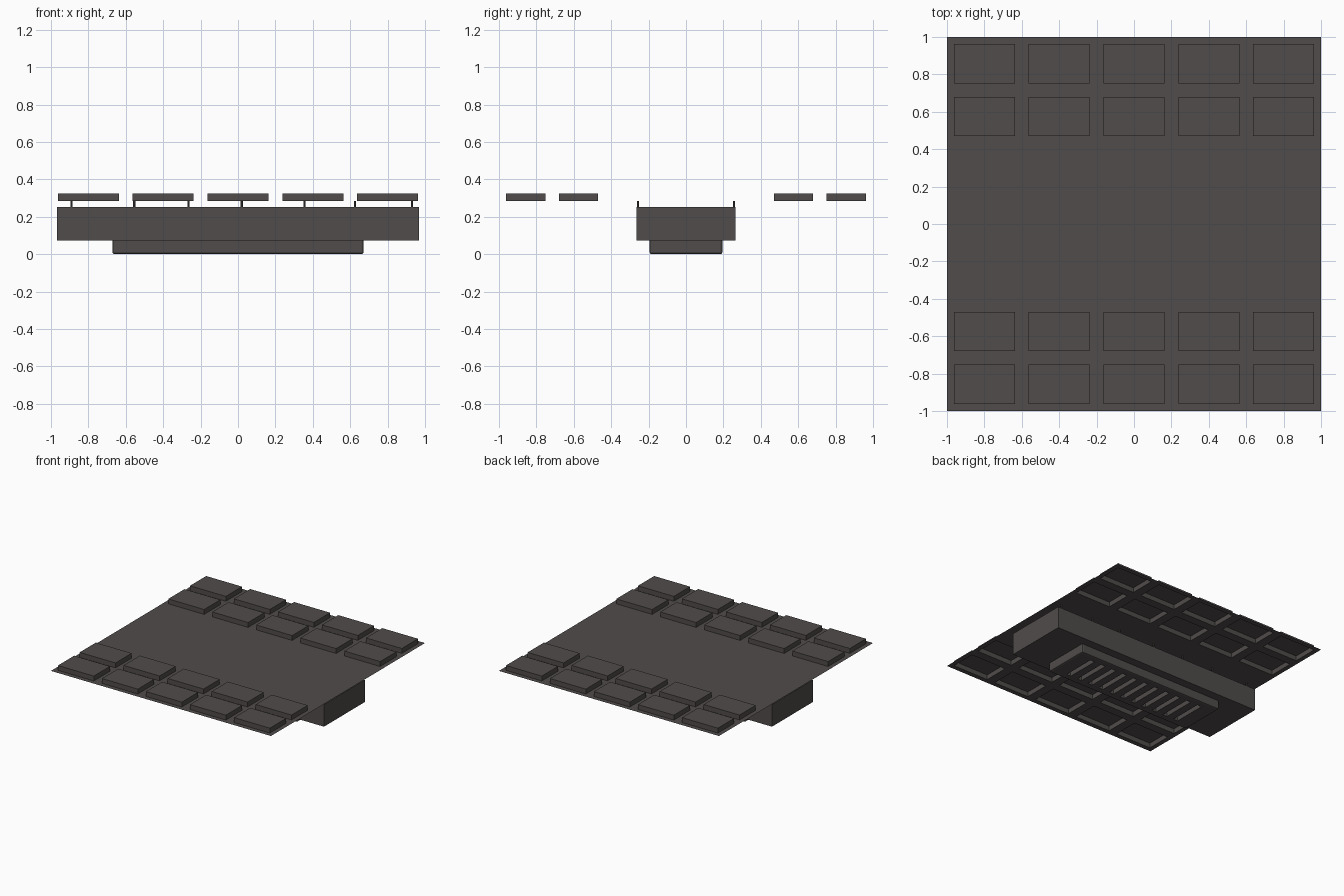
import bpy, bmesh
from mathutils import Matrix, Vector

if "Cube" in bpy.data.objects:
    bpy.data.objects.remove(bpy.data.objects["Cube"])

grey = bpy.data.materials.new("dark_warm_grey")
grey.diffuse_color = (0.08, 0.072, 0.069, 1)
grey.use_nodes = True
grey.node_tree.nodes["Principled BSDF"].inputs["Base Color"].default_value = grey.diffuse_color


def finish(bm, name):
    me = bpy.data.meshes.new(name)
    bm.to_mesh(me)
    bm.free()
    me.materials.append(grey)
    ob = bpy.data.objects.new(name, me)
    bpy.context.collection.objects.link(ob)
    return ob


def add_box(bm, x0, x1, y0, y1, z0, z1):
    size = Vector((x1 - x0, y1 - y0, z1 - z0))
    mid = Vector(((x0 + x1) / 2, (y0 + y1) / 2, (z0 + z1) / 2))
    m = Matrix.Translation(mid) @ Matrix.Diagonal(size).to_4x4()
    return bmesh.ops.create_cube(bm, size=1, matrix=m)["verts"]


def sheet(name, xs, ys, z, lift, cells):
    """Grid of faces at height z; the chosen cells are pushed by lift."""
    bm = bmesh.new()
    grid = [[bm.verts.new((x, y, z)) for y in ys] for x in xs]
    picked = []
    for i in range(len(xs) - 1):
        for j in range(len(ys) - 1):
            f = bm.faces.new((grid[i][j], grid[i + 1][j], grid[i + 1][j + 1], grid[i][j + 1]))
            if cells(i, j):
                picked.append(f)
    out = bmesh.ops.extrude_discrete_faces(bm, faces=picked)["faces"]
    bmesh.ops.translate(bm, verts=[v for f in out for v in f.verts], vec=(0, 0, lift))
    bmesh.ops.remove_doubles(bm, verts=bm.verts, dist=1e-5)
    return bm


# Thin top panel with two double rows of raised, hollow tiles
xs = [-1.0]
for k in range(5):
    c = -0.8 + 0.4 * k
    xs += [c - 0.163, c + 0.163]
xs.append(1.0)
half = [0.47, 0.68, 0.752, 0.962, 1.0]
ys = [-y for y in reversed(half)] + half
bm = sheet("panel", xs, ys, 0.285, 0.04, lambda i, j: i % 2 == 1 and j in (1, 3, 5, 7))
finish(bm, "tiled_top_panel")

# Main housing
bm = bmesh.new()
add_box(bm, -0.967, 0.967, -0.265, 0.265, 0.072, 0.253)
finish(bm, "housing")

# Small pins between housing and panel
bm = bmesh.new()
for x in (-0.89, -0.555, -0.265, 0.02, 0.355, 0.625, 0.93):
    for s in (-1, 1):
        m = Matrix.Translation((x, s * 0.257, 0.267))
        bmesh.ops.create_cone(bm, cap_ends=True, segments=8, radius1=0.006,
                              radius2=0.006, depth=0.036, matrix=m)
finish(bm, "support_pins")

# Lower tray with softened edges and a vented underside
bm = bmesh.new()
add_box(bm, -0.672, 0.672, -0.195, 0.195, 0.0, 0.075)
edges = [e for e in bm.edges if min(v.co.z for v in e.verts) < 0.01]
bmesh.ops.bevel(bm, geom=edges, offset=0.012, segments=2, affect='EDGES', profile=0.5)
tray = finish(bm, "vent_tray")

# Slot cutter
bm = bmesh.new()
for k in range(11):
    x = (k - 5) * 0.105
    add_box(bm, x - 0.02, x + 0.02, -0.14, 0.14, -0.05, 0.055)
cutter = finish(bm, "slot_cutter")
cutter.hide_render = True
cutter.hide_viewport = True
mod = tray.modifiers.new("slots", 'BOOLEAN')
mod.operation = 'DIFFERENCE'
mod.object = cutter
mod.solver = 'EXACT'
